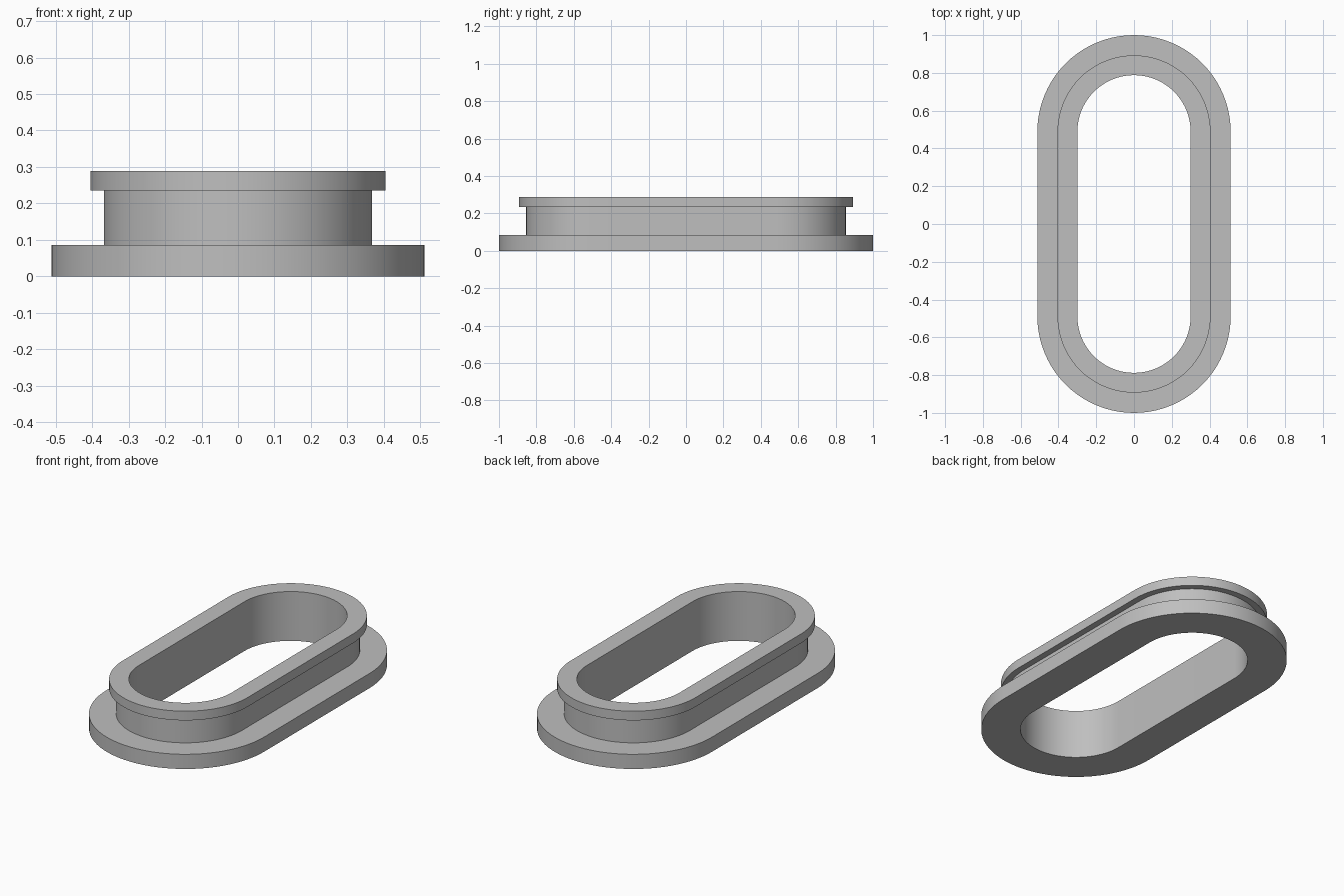
import bpy, bmesh, math

if "Cube" in bpy.data.objects:
    bpy.data.objects.remove(bpy.data.objects["Cube"])

HALF_STRAIGHT = 0.488   # distance from centre to each end arc's centre
ARC_STEPS = 40          # segments per half-round end

# Closed wall section: (radius, height)
SECTION = [(0.30, 0.0), (0.512, 0.0), (0.512, 0.086), (0.368, 0.086),
           (0.368, 0.235), (0.405, 0.235), (0.405, 0.289), (0.30, 0.289)]


def slot_loop(bm, radius, z):
    """Ring of vertices around a slot outline with round ends."""
    loop = []
    for end in (0, 1):
        for i in range(ARC_STEPS + 1):
            a = math.pi * (end + i / ARC_STEPS)
            y = radius * math.sin(a) + (HALF_STRAIGHT if end == 0 else -HALF_STRAIGHT)
            loop.append(bm.verts.new((radius * math.cos(a), y, z)))
    return loop


# Flanged slot bushing: wide base flange, neck and narrow top rim
bm = bmesh.new()
loops = [slot_loop(bm, r, z) for r, z in SECTION]
for k, lower in enumerate(loops):
    upper = loops[(k + 1) % len(loops)]
    n = len(lower)
    for i in range(n):
        j = (i + 1) % n
        bm.faces.new((lower[i], lower[j], upper[j], upper[i]))
bmesh.ops.recalc_face_normals(bm, faces=bm.faces)
mesh = bpy.data.meshes.new("flanged_slot_bushing")
bm.to_mesh(mesh)
bm.free()

grey = bpy.data.materials.new("plain grey")
grey.diffuse_color = (0.52, 0.52, 0.52, 1.0)
grey.use_nodes = True
grey.node_tree.nodes["Principled BSDF"].inputs["Base Color"].default_value = grey.diffuse_color
mesh.materials.append(grey)

bushing = bpy.data.objects.new("flanged_slot_bushing", mesh)
bpy.context.collection.objects.link(bushing)
bpy.context.view_layer.objects.active = bushing
bushing.select_set(True)
bpy.ops.object.shade_smooth_by_angle(angle=math.radians(30))
